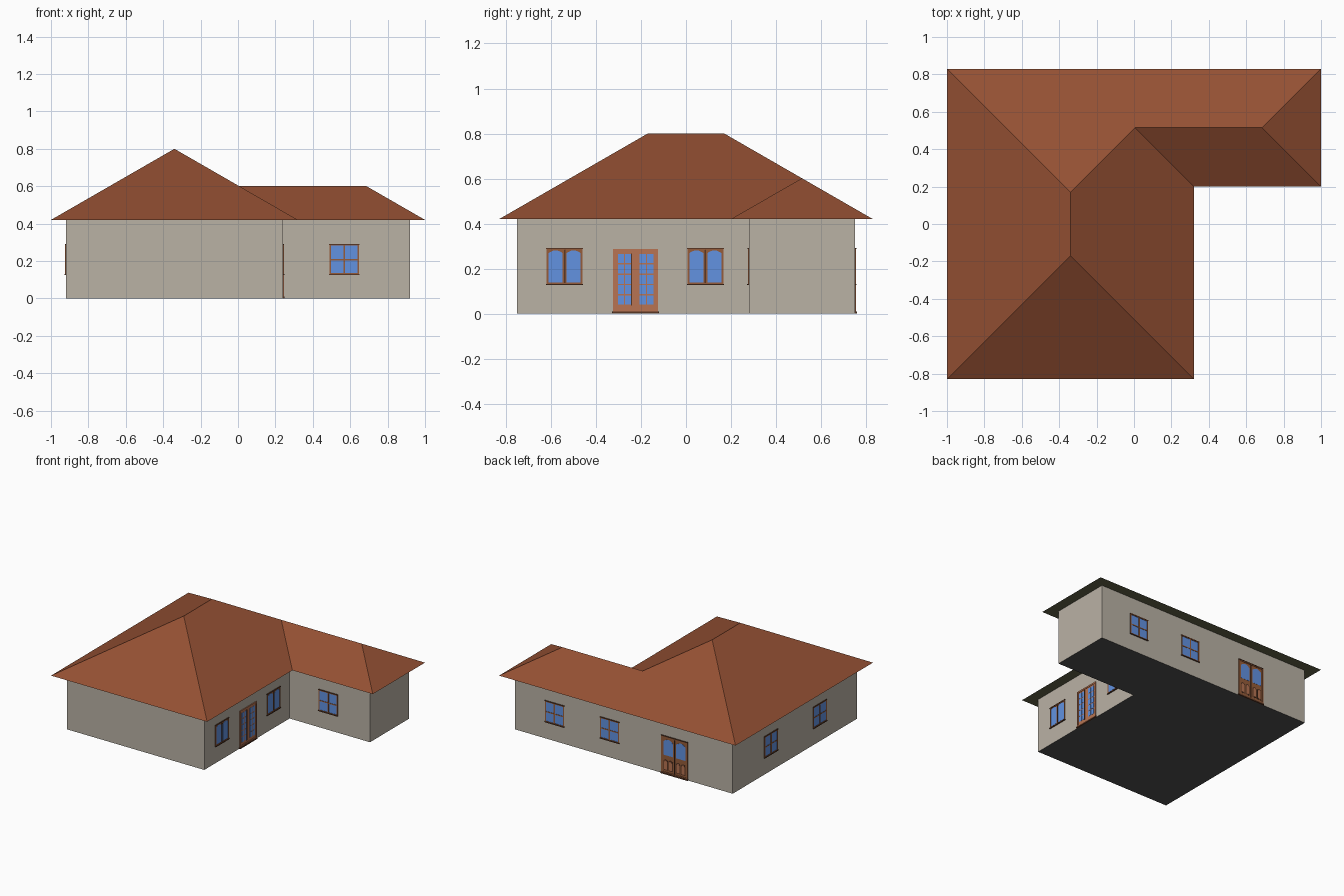
import bpy, bmesh, math

if "Cube" in bpy.data.objects:
    bpy.data.objects.remove(bpy.data.objects["Cube"])


def colour(name, r, g, b):
    def lin(c):
        c /= 255
        return c / 12.92 if c <= 0.04045 else ((c + 0.055) / 1.055) ** 2.4
    m = bpy.data.materials.new(name)
    m.diffuse_color = (lin(r), lin(g), lin(b), 1)
    m.use_nodes = True
    m.node_tree.nodes["Principled BSDF"].inputs["Base Color"].default_value = m.diffuse_color
    return m


WALL, FLOOR, ROOF, SOFFIT, FRAME, DARK, GLASS, DOOR = range(8)
MATS = [colour("wall plaster", 186, 178, 165), colour("floor grey", 80, 80, 80),
        colour("roof tile", 148, 80, 51), colour("soffit olive", 98, 98, 72),
        colour("frame brown", 150, 92, 58), colour("dark wood", 88, 54, 36),
        colour("glass blue", 98, 146, 225), colour("door wood", 184, 116, 82)]


def finish(bm, name, loc=(0, 0, 0), turn=0):
    bmesh.ops.recalc_face_normals(bm, faces=bm.faces)
    me = bpy.data.meshes.new(name)
    bm.to_mesh(me)
    bm.free()
    for m in MATS:
        me.materials.append(m)
    ob = bpy.data.objects.new(name, me)
    ob.location = loc
    ob.rotation_euler.z = math.radians(turn)
    bpy.context.collection.objects.link(ob)
    return ob


def prism(bm, pts, depth, mat):
    """Plate of outline pts (x, z) standing out from the wall plane by depth."""
    back = [bm.verts.new((x, 0, z)) for x, z in pts]
    front = [bm.verts.new((x, -depth, z)) for x, z in pts]
    n = len(pts)
    faces = [bm.faces.new(front)]
    faces += [bm.faces.new((back[i], back[(i + 1) % n], front[(i + 1) % n], front[i]))
              for i in range(n)]
    for f in faces:
        f.material_index = mat


def plate(bm, x0, x1, z0, z1, depth, mat):
    prism(bm, [(x0, z0), (x1, z0), (x1, z1), (x0, z1)], depth, mat)


def arched(bm, x0, x1, z0, z1, rise, depth, mat):
    """Pane with a shallow arched top."""
    pts = [(x0, z0), (x1, z0)]
    for i in range(7):
        t = i / 6
        pts.append((x1 + (x0 - x1) * t, z1 - rise + rise * math.sin(math.pi * t)))
    prism(bm, pts, depth, mat)


def border(bm, x0, x1, z0, z1, w, depth, mat):
    plate(bm, x0, x0 + w, z0, z1, depth, mat)
    plate(bm, x1 - w, x1, z0, z1, depth, mat)
    plate(bm, x0 + w, x1 - w, z0, z0 + w, depth, mat)
    plate(bm, x0 + w, x1 - w, z1 - w, z1, depth, mat)


def window(name, loc, turn, casement=False):
    bm = bmesh.new()
    if casement:  # two arched leaves
        plate(bm, -.078, .078, .132, .288, .002, FRAME)
        for s in (-1, 1):
            a, b = sorted((s * .009, s * .071))
            arched(bm, a, b, .139, .281, .012, .003, GLASS)
        plate(bm, -.003, .003, .135, .284, .005, DARK)
    else:         # two by two panes
        plate(bm, -.075, .075, .132, .288, .002, GLASS)
        plate(bm, -.005, .005, .135, .285, .005, FRAME)
        plate(bm, -.073, .073, .203, .211, .004, FRAME)
    border(bm, -.08, .08, .128, .29, .008, .005, FRAME)
    plate(bm, -.082, .082, .126, .132, .008, DARK)
    plate(bm, -.082, .082, .286, .292, .006, DARK)
    finish(bm, name, loc, turn)


def glazed_door(name, loc, turn):
    bm = bmesh.new()
    plate(bm, -.1, .1, .01, .287, .003, DOOR)
    for s in (-1, 1):
        for col in range(2):
            for row in range(5):
                a, b = sorted((s * (.018 + col * .033), s * (.046 + col * .033)))
                plate(bm, a, b, .04 + row * .046, .08 + row * .046, .004, GLASS)
    border(bm, -.1, .1, .008, .287, .012, .006, DOOR)
    plate(bm, -.021, -.015, .035, .268, .007, DARK)
    plate(bm, -.105, .105, 0, .01, .009, DARK)
    finish(bm, name, loc, turn)


def panel_door(name, loc, turn):
    bm = bmesh.new()
    plate(bm, -.11, .11, .01, .287, .003, FRAME)
    for s in (-1, 1):
        a, b = sorted((s * .014, s * .092))
        arched(bm, a, b, .145, .268, .02, .004, GLASS)
        for x in (.014, .056):
            a, b = sorted((s * x, s * (x + .036)))
            arched(bm, a, b, .03, .115, .012, .004, DARK)
            a, b = sorted((s * (x + .006), s * (x + .03)))
            arched(bm, a, b, .037, .107, .012, .005, DOOR)
    plate(bm, -.003, .003, .015, .28, .006, DARK)
    border(bm, -.11, .11, .008, .29, .01, .006, FRAME)
    plate(bm, -.115, .115, 0, .01, .009, DARK)
    plate(bm, -.112, .112, .286, .292, .007, DARK)
    finish(bm, name, loc, turn)


# L-shaped walls with floor
EAVE = .42
plan = [(-.92, -.75), (.24, -.75), (.24, .28), (.92, .28), (.92, .75), (-.92, .75)]
bm = bmesh.new()
low = [bm.verts.new((x, y, 0)) for x, y in plan]
high = [bm.verts.new((x, y, EAVE)) for x, y in plan]
bm.faces.new(low[::-1]).material_index = FLOOR
for i in range(6):
    j = (i + 1) % 6
    bm.faces.new((low[i], low[j], high[j], high[i])).material_index = WALL
finish(bm, "walls")

# Hipped roof: eave corners a-f, ridge ends p-s
SLOPE = .38 / .66
wing_z = EAVE + .315 * SLOPE
points = dict(a=(-1, -.83, EAVE), b=(.32, -.83, EAVE), c=(.32, .2, EAVE),
              d=(1, .2, EAVE), e=(1, .83, EAVE), f=(-1, .83, EAVE),
              p=(-.34, -.17, .8), q=(-.34, .17, .8),
              r=(.005, .515, wing_z), s=(.685, .515, wing_z))
bm = bmesh.new()
v = {k: bm.verts.new(co) for k, co in points.items()}
for outline in ("abp", "bcrqp", "cdsr", "des", "efqrs", "fapq", "fedcba"):
    face = bm.faces.new([v[k] for k in outline])
    face.material_index = SOFFIT if len(outline) == 6 else ROOF
finish(bm, "roof")

# Openings on the courtyard side
window("wing_front_window", (.568, .28, 0), 0)
for i, y in enumerate((-.539, .086)):
    window(f"right_window_{i + 1}", (.24, y, 0), 90, casement=True)
glazed_door("glazed_double_door", (.24, -.224, 0), 90)

# Openings on the back and left
for i, x in enumerate((.585, .12)):
    window(f"back_window_{i + 1}", (x, .75, 0), 180)
panel_door("back_panel_door", (-.43, .75, 0), 180)
for i, y in enumerate((.29, -.30)):
    window(f"left_window_{i + 1}", (-.92, y, 0), -90)
